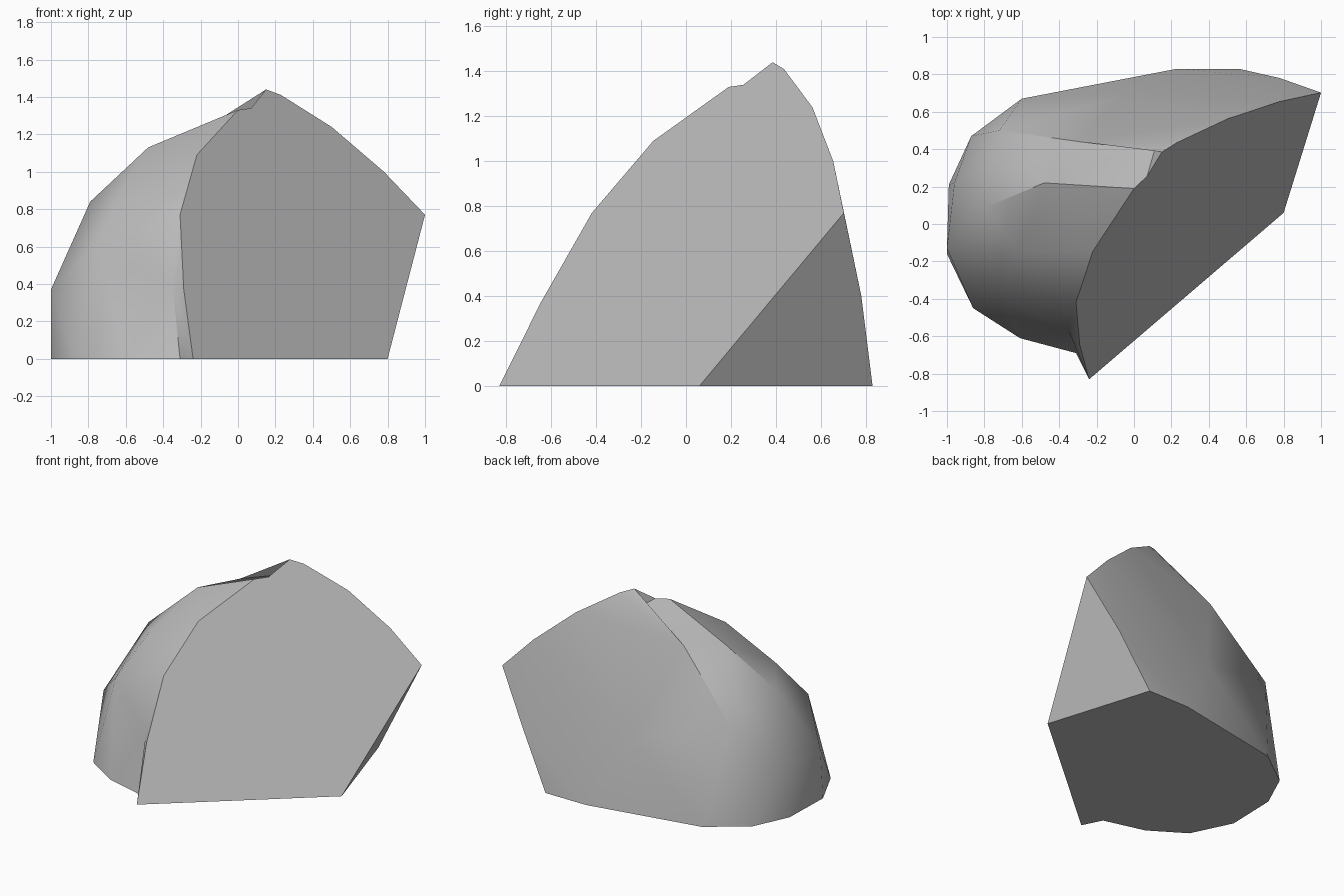
import bpy
import bmesh
import math

# Remove the default cube only
cube = bpy.data.objects.get("Cube")
if cube:
    bpy.data.objects.remove(cube, do_unlink=True)

# Single stone colour
stone = bpy.data.materials.new("stone_grey")
stone.use_nodes = True
grey = (0.5, 0.5, 0.5, 1)
stone.diffuse_color = grey
stone.node_tree.nodes["Principled BSDF"].inputs["Base Color"].default_value = grey

bm = bmesh.new()


def split_point(x, z):
    """Vertex on the flat split face, a slanted plane through x and z."""
    return bm.verts.new((x, (0.89 * x + 0.637 * z - 0.65) / 1.04, z))


# Outline of the split face, clockwise from its bottom front corner
outline = [split_point(x, z) for x, z in (
    (-.24, 0), (-.29, .37), (-.31, .77), (-.22, 1.09), (0, 1.33), (.15, 1.44),
    (.23, 1.41), (.5, 1.24), (.78, 1.0), (1, .77), (.8, 0))]
toe, shin, waist, brow, step, peak = outline[:6]

# Footprint on the ground, behind the split face
foot = [bm.verts.new((x, y, 0)) for x, y in (
    (.56, .83), (.23, .83), (-.6, .67), (-.87, .47),
    (-.99, .21), (-1, -.16), (-.86, -.45), (-.61, -.61))]
heel = foot[-1]

# Corners of the rounded weathered side
dome = [bm.verts.new(p) for p in (
    (-.48, .22, 1.13), (-.29, .44, 1.16), (-.74, -.36, .62), (-.62, -.15, .9),
    (-.79, .09, .84), (-.72, .5, .69), (-1, -.13, .37), (-.96, .22, .35),
    (.78, .78, .4), (-.05, .69, .5))]
shoulder, crease, cheek = dome[:3]

bmesh.ops.convex_hull(bm, input=bm.verts[:])

# Open the two flat faces, rebuilt later as single polygons
flat_sets = (set(outline), set(foot + [outline[0], outline[-1]]))
flat = [f for f in bm.faces if any(set(f.verts) <= s for s in flat_sets)]
bmesh.ops.delete(bm, geom=flat, context='FACES_ONLY')


def dent(corners, ends, rim_co, centre_co):
    """Sink the patch between corners to a centre, with a bend in one rim edge."""
    patch = [f for f in bm.faces if set(f.verts) <= set(corners)]
    inside = set(patch)
    rim = [tuple(e.verts) for e in bm.edges
           if sum(f in inside for f in e.link_faces) == 1]
    bmesh.ops.delete(bm, geom=patch, context='FACES_ONLY')
    bend, centre = bm.verts.new(rim_co), bm.verts.new(centre_co)
    for a, b in rim:
        if {a, b} == set(ends):
            bm.faces.new((a, bend, centre))
            bm.faces.new((bend, b, centre))
        else:
            bm.faces.new((a, b, centre))
    return bend


# Notch below the peak and recess beside the front toe
notch = split_point(.07, 1.34)
notch_co = notch.co.copy()
bm.verts.remove(notch)
notch = dent((step, peak, crease, shoulder), (step, peak), notch_co, (.12, .43, 1.31))
recess = dent((toe, shin, waist, heel, cheek), (toe, heel), (-.31, -.69, 0), (-.35, -.57, .39))

# Split face and underside
bm.faces.new(outline[:5] + [notch] + outline[5:])
bm.faces.new([outline[-1]] + foot + [recess, outline[0]])

# Tidy leftover construction edges and corners
bmesh.ops.delete(bm, geom=[e for e in bm.edges if not e.link_faces], context='EDGES')
bmesh.ops.delete(bm, geom=[v for v in bm.verts if not v.link_faces], context='VERTS')
bmesh.ops.recalc_face_normals(bm, faces=bm.faces[:])

mesh = bpy.data.meshes.new("split_boulder")
bm.to_mesh(mesh)
bm.free()
mesh.materials.append(stone)
boulder = bpy.data.objects.new("split_boulder", mesh)
bpy.context.collection.objects.link(boulder)

# Smooth weathered side, crisp broken edges
bpy.ops.object.select_all(action='DESELECT')
boulder.select_set(True)
bpy.context.view_layer.objects.active = boulder
bpy.ops.object.shade_smooth_by_angle(angle=math.radians(32))
